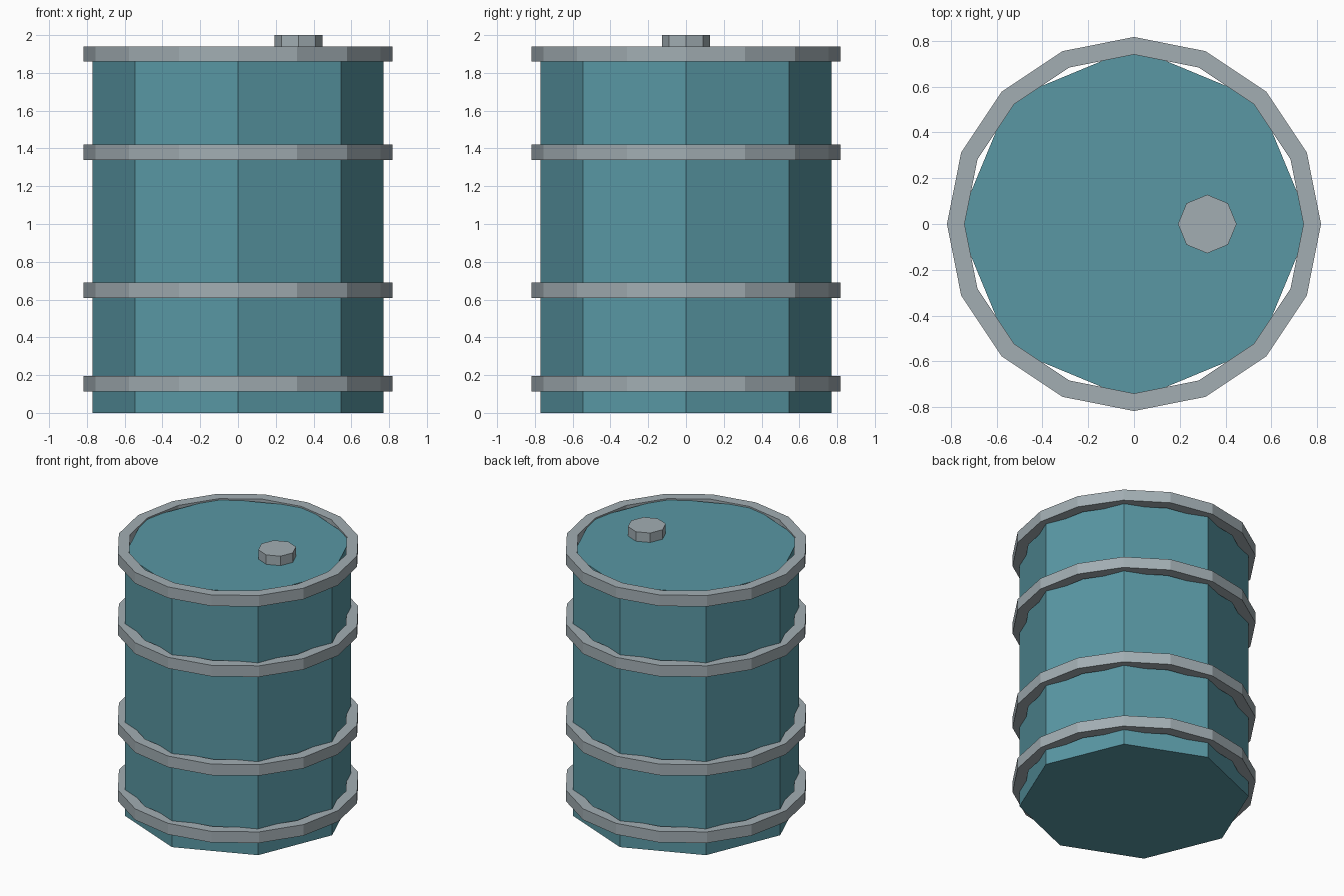
import bpy, bmesh, math

if "Cube" in bpy.data.objects:
    bpy.data.objects.remove(bpy.data.objects["Cube"])


def material(name, rgb):
    m = bpy.data.materials.new(name)
    m.diffuse_color = (*rgb, 1)
    m.use_nodes = True
    m.node_tree.nodes["Principled BSDF"].inputs["Base Color"].default_value = m.diffuse_color
    return m


teal = material("teal_paint", (0.10, 0.31, 0.37))
steel = material("grey_steel", (0.36, 0.42, 0.45))


def prism(name, sides, radius, z0, z1, mat, x=0):
    bpy.ops.mesh.primitive_cylinder_add(vertices=sides, radius=radius, depth=z1 - z0,
                                        location=(x, 0, (z0 + z1) / 2))
    ob = bpy.context.object
    ob.name = name
    ob.data.materials.append(mat)
    return ob


def hoop(name, sides, r_in, r_out, z0, z1, mat):
    # rectangular section swept around z
    bm = bmesh.new()
    section = [(r_in, z0), (r_out, z0), (r_out, z1), (r_in, z1)]
    loops = []
    for i in range(sides):
        a = 2 * math.pi * i / sides
        loops.append([bm.verts.new((r * math.cos(a), r * math.sin(a), z)) for r, z in section])
    for i in range(sides):
        a, b = loops[i], loops[(i + 1) % sides]
        for k in range(4):
            n = (k + 1) % 4
            bm.faces.new((a[k], b[k], b[n], a[n]))
    bmesh.ops.recalc_face_normals(bm, faces=bm.faces)
    me = bpy.data.meshes.new(name)
    bm.to_mesh(me)
    bm.free()
    me.materials.append(mat)
    ob = bpy.data.objects.new(name, me)
    bpy.context.collection.objects.link(ob)
    return ob


# octagonal drum body
prism("barrel_body", 8, 0.77, 0, 1.93, teal)

# four hoops, bottom to top
for i, z in enumerate((0.153, 0.65, 1.38, 1.90)):
    hoop(f"hoop_{i + 1}", 16, 0.74, 0.817, z - 0.041, z + 0.041, steel)

# filler cap on the lid
prism("filler_cap", 8, 0.128, 1.925, 2.0, steel, x=0.32)
